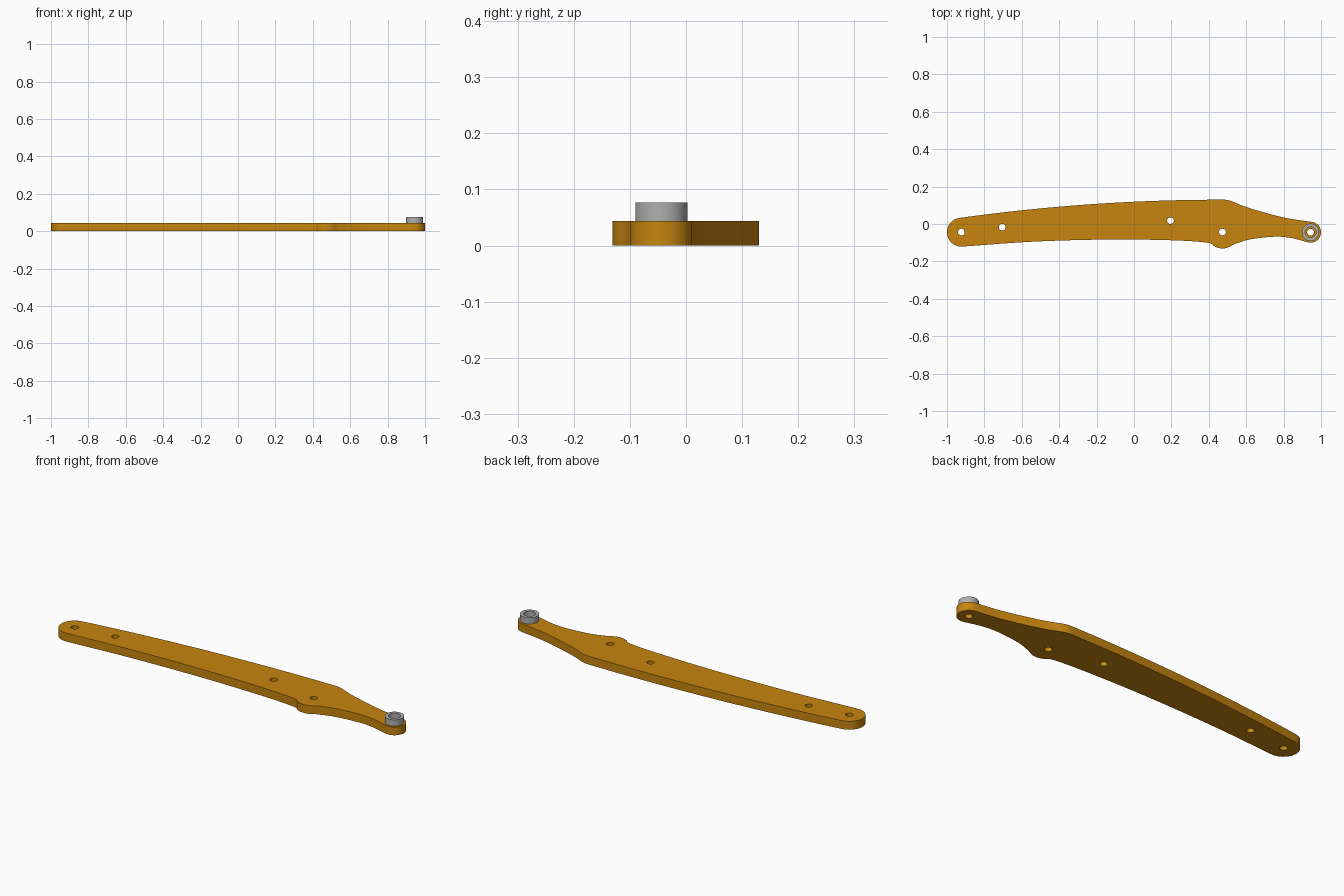
import bpy, bmesh, math
from mathutils import Vector

if "Cube" in bpy.data.objects:
    bpy.data.objects.remove(bpy.data.objects["Cube"])


def material(name, rgb):
    m = bpy.data.materials.new(name)
    m.diffuse_color = (*rgb, 1)
    m.use_nodes = True
    m.node_tree.nodes["Principled BSDF"].inputs["Base Color"].default_value = m.diffuse_color
    return m


ORANGE = material("amber_orange", (0.57, 0.235, 0.005))
GREY = material("steel_grey", (0.43, 0.43, 0.43))
THICK = 0.044


def arc(cx, cy, r, a0, a1, n):
    angles = [math.radians(a0 + (a1 - a0) * i / n) for i in range(n + 1)]
    return [(cx + r * math.cos(a), cy + r * math.sin(a)) for a in angles]


def smooth_path(pts, n=8):
    """Catmull-Rom points strictly between the first and last point."""
    p = [Vector(q) for q in pts]
    p = [2 * p[0] - p[1]] + p + [2 * p[-1] - p[-2]]
    out = []
    for a, b, c, d in zip(p, p[1:], p[2:], p[3:]):
        for i in range(n):
            t = i / n
            q = 0.5 * (2 * b + (c - a) * t + (2 * a - 5 * b + 4 * c - d) * t**2
                       + (3 * b - a - 3 * c + d) * t**3)
            out.append((q.x, q.y))
    return out[1:]


def add_prism(bm, pts, z0, z1):
    face = bm.faces.new([bm.verts.new((x, y, z0)) for x, y in pts])
    geom = bmesh.ops.extrude_face_region(bm, geom=[face])["geom"]
    for v in geom:
        if isinstance(v, bmesh.types.BMVert):
            v.co.z = z1


def make_object(name, bm, mat):
    bmesh.ops.recalc_face_normals(bm, faces=bm.faces)
    mesh = bpy.data.meshes.new(name)
    bm.to_mesh(mesh)
    bm.free()
    mesh.materials.append(mat)
    ob = bpy.data.objects.new(name, mesh)
    bpy.context.collection.objects.link(ob)
    return ob


def shade(ob):
    bpy.ops.object.select_all(action="DESELECT")
    ob.select_set(True)
    bpy.context.view_layer.objects.active = ob
    bpy.ops.object.shade_smooth_by_angle(angle=math.radians(30))


# Arm outline, counter-clockwise: rounded ends, lower lobe and upper shoulder
left_end = arc(-0.923, -0.044, 0.077, 98, 276, 24)
lobe = arc(0.473, -0.044, 0.087, 242, 310, 10)
right_end = arc(0.944, -0.044, 0.056, 253, 436, 24)
shoulder = arc(0.48, 0.01, 0.12, 68, 92, 6)
outline = left_end
outline = outline + smooth_path([left_end[-1], (-0.55, -0.095), (-0.15, -0.083),
                                 (0.2, -0.087), (0.39, -0.1), lobe[0]], 6)
outline += lobe
outline += smooth_path([lobe[-1], (0.617, -0.083), (0.75, -0.068),
                        (0.84, -0.075), right_end[0]], 6)
outline += right_end
outline += smooth_path([right_end[-1], (0.805, 0.034), (0.617, 0.085), shoulder[0]], 6)
outline += shoulder
x_start, x_end = shoulder[-1][0], left_end[0][0]
for i in range(1, 24):
    x = x_start + (x_end - x_start) * i / 24
    outline.append((x, 0.13 - 0.0495 * (x - 0.47) ** 2))

bm = bmesh.new()
add_prism(bm, outline, 0, THICK)
arm = make_object("arm_plate", bm, ORANGE)

# Through holes
bm = bmesh.new()
for x, y in [(-0.923, -0.043), (-0.705, -0.017), (0.195, 0.018),
             (0.473, -0.043), (0.944, -0.044)]:
    add_prism(bm, arc(x, y, 0.018, 0, 348.75, 31), -0.05, 0.1)
cutter = make_object("hole_cutter", bm, ORANGE)
cutter.hide_render = True
mod = arm.modifiers.new("holes", "BOOLEAN")
mod.operation = "DIFFERENCE"
mod.solver = "EXACT"
mod.object = cutter
bpy.context.view_layer.objects.active = arm
bpy.ops.object.modifier_apply(modifier="holes")
bpy.data.objects.remove(cutter)
shade(arm)

# Spacer ring on the narrow end
bm = bmesh.new()
loops = [[bm.verts.new((x, y, z)) for x, y in arc(0.944, -0.044, r, 0, 352.5, 47)]
         for r, z in [(0.0464, THICK), (0.0464, 0.077), (0.029, 0.077), (0.029, THICK)]]
for k in range(4):
    a, b = loops[k], loops[(k + 1) % 4]
    for i in range(48):
        j = (i + 1) % 48
        bm.faces.new((a[i], a[j], b[j], b[i]))
shade(make_object("spacer_ring", bm, GREY))
